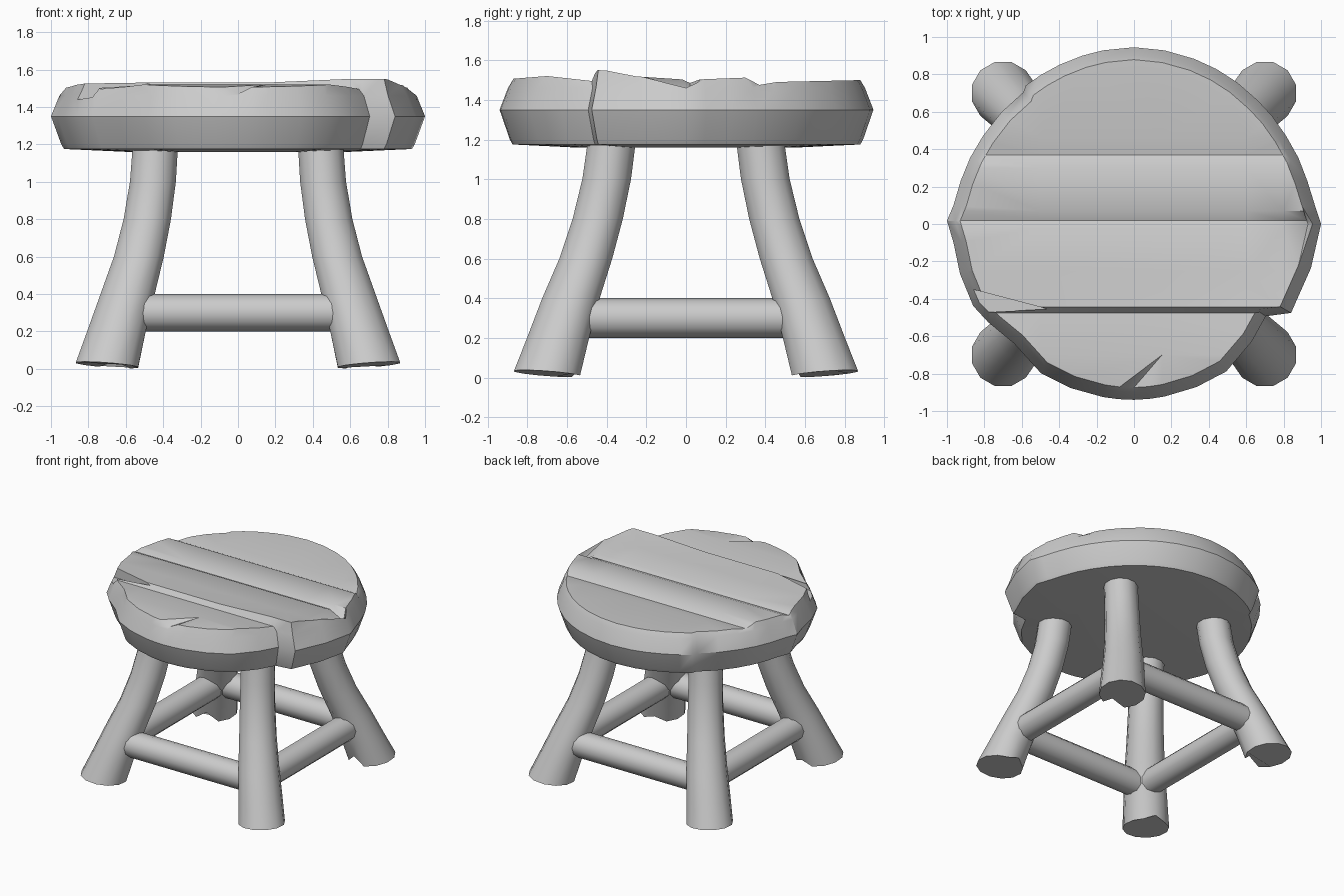
import bpy, bmesh, math
from mathutils import Vector

if "Cube" in bpy.data.objects:
    bpy.data.objects.remove(bpy.data.objects["Cube"])


def interp(pts, v):
    for (a, p), (b, q) in zip(pts, pts[1:]):
        if v <= b:
            return p + (q - p) * max(0, v - a) / (b - a)
    return pts[-1][1]


def finish(name, bm, angle=35):
    bmesh.ops.recalc_face_normals(bm, faces=bm.faces)
    me = bpy.data.meshes.new(name)
    bm.to_mesh(me)
    bm.free()
    ob = bpy.data.objects.new(name, me)
    bpy.context.collection.objects.link(ob)
    smooth(ob, angle)
    return ob


def smooth(ob, angle=35):
    bpy.ops.object.select_all(action='DESELECT')
    ob.select_set(True)
    bpy.context.view_layer.objects.active = ob
    bpy.ops.object.shade_smooth_by_angle(angle=math.radians(angle))


def skin(bm, rings):
    """Join rings of points into a closed tube with capped ends."""
    loops = [[bm.verts.new(p) for p in r] for r in rings]
    n = len(loops[0])
    for a, b in zip(loops, loops[1:]):
        for i in range(n):
            j = (i + 1) % n
            bm.faces.new((a[i], a[j], b[j], b[i]))
    bm.faces.new(loops[0][::-1])
    bm.faces.new(loops[-1])


# Seat: hand-hewn disc, outline radius by angle in degrees
outline = [(0, 1.0), (6, 0.972), (14, 0.955), (30, 0.94), (45, 0.935), (70, 0.94),
           (90, 0.945), (115, 0.94), (128, 0.94), (130, 0.92), (150, 0.935),
           (166, 0.955), (174, 0.97), (179, 1.0), (186, 0.97), (207, 0.965),
           (214, 0.94), (225, 0.905), (238, 0.94), (270, 0.94), (302, 0.93),
           (315, 0.89), (325, 0.86), (330.5, 0.965), (346, 0.975), (360, 1.0)]
angles = sorted({a for a, r in outline[:-1]} |
                {22, 38, 54, 62, 80, 100, 107, 122, 140, 158, 196, 249, 260, 265,
                 275, 280, 291})
profile = [(1.16, 0.6), (1.175, 0.93), (1.2, 0.945), (1.35, 1.0), (1.46, 0.955), (1.5, 0.93)]
rings = []
for z, f in profile:
    ring = []
    for a in angles:
        r = interp(outline, a) * f
        ring.append((r * math.cos(math.radians(a)), r * math.sin(math.radians(a)), z))
    rings.append(ring)
bm = bmesh.new()
skin(bm, rings)

# Plank grooves across the top
height = [(-0.95, 1.50), (-0.7, 1.52), (-0.475, 1.495), (-0.445, 1.53), (-0.25, 1.518),
          (-0.02, 1.503), (0.02, 1.485), (0.07, 1.503), (0.3, 1.512), (0.37, 1.475),
          (0.46, 1.49), (0.9, 1.50)]
cuts = [(Vector((0, y, 0)), Vector((0, 1, 0))) for y, z in height[1:-1]]
cuts += [(Vector((x, 0, 0)), Vector((1, 0, 0))) for x in (-0.5, 0.15, 0.6, 0.8)]
for co, no in cuts:
    top = [f for f in bm.faces if all(v.co.z > 1.499 for v in f.verts)]
    geom = top + list({e for f in top for e in f.edges}) + list({v for f in top for v in f.verts})
    bmesh.ops.bisect_plane(bm, geom=geom, plane_co=co, plane_no=no, dist=1e-4)
for v in bm.verts:
    if v.co.z > 1.499:
        x, y = v.co.x, v.co.y
        v.co.z = interp(height, y)
        if x > 0.55 and -0.46 < y < -0.3:
            v.co.z += 0.02
        # Chipped rim
        if x > 0.9 and abs(y) < 0.03:
            v.co.z = 1.42
        if y < -0.86 and abs(x) < 0.03:
            v.co.z = 1.47
bmesh.ops.triangulate(bm, faces=[f for f in bm.faces if len(f.verts) > 4 and f.normal.z > -0.5])
seat = finish("seat", bm)

# Wedge-shaped crack on the left of the seat
bm = bmesh.new()
wedge = [(-0.46, -0.455), (-1.05, -0.30), (-1.05, -0.485)]
skin(bm, [[(x, y, 1.50 if x > -0.5 else 1.41) for x, y in wedge],
          [(x, y, 1.7) for x, y in wedge]])
cutter = finish("crack_cutter", bm)
cutter.hide_render = True
mod = seat.modifiers.new("crack", 'BOOLEAN')
mod.operation = 'DIFFERENCE'
mod.solver = 'EXACT'
mod.object = cutter
smooth(seat)
bpy.ops.object.convert(target='MESH')
bpy.data.objects.remove(cutter)
smooth(seat)

# Legs: curved, flaring towards the feet (z, x, y, radius)
path = [(1.22, 0.44, 0.37, 0.125), (1.0, 0.455, 0.40, 0.127), (0.8, 0.485, 0.445, 0.131),
        (0.6, 0.53, 0.505, 0.138), (0.4, 0.59, 0.58, 0.15), (0.2, 0.65, 0.645, 0.162),
        (0.02, 0.70, 0.70, 0.172)]
for sx, side in ((-1, "left"), (1, "right")):
    for sy, end in ((-1, "front"), (1, "back")):
        rings = []
        for z, x, y, r in path[::-1]:
            ring = []
            for i in range(12):
                t = math.radians(15 + 30 * i)
                c, s = math.cos(t), math.sin(t)
                dz = 0.013 * (c + s) if z < 0.1 else 0
                if z < 0.1 and i == 8:   # chipped foot
                    dz = 0.05 if sy > 0 else 0.02
                ring.append((sx * (x + r * c), sy * (y + r * s), z + dz))
            rings.append(ring)
        bm = bmesh.new()
        skin(bm, rings)
        finish(f"{end}_{side}_leg", bm, 50)

# Stretchers between neighbouring legs
for s, names in ((-1, ("front", "left")), (1, ("back", "right"))):
    for axis, name in enumerate(names):
        rings = []
        for u in (-0.56, 0.56):
            ring = []
            for i in range(12):
                t = math.radians(30 * i)
                w, z = s * (0.62, 0.605)[axis] + 0.1 * math.cos(t), 0.3 + 0.1 * math.sin(t)
                ring.append((u, w, z) if axis == 0 else (w, u, z))
            rings.append(ring)
        bm = bmesh.new()
        skin(bm, rings)
        finish(f"{name}_stretcher", bm)
